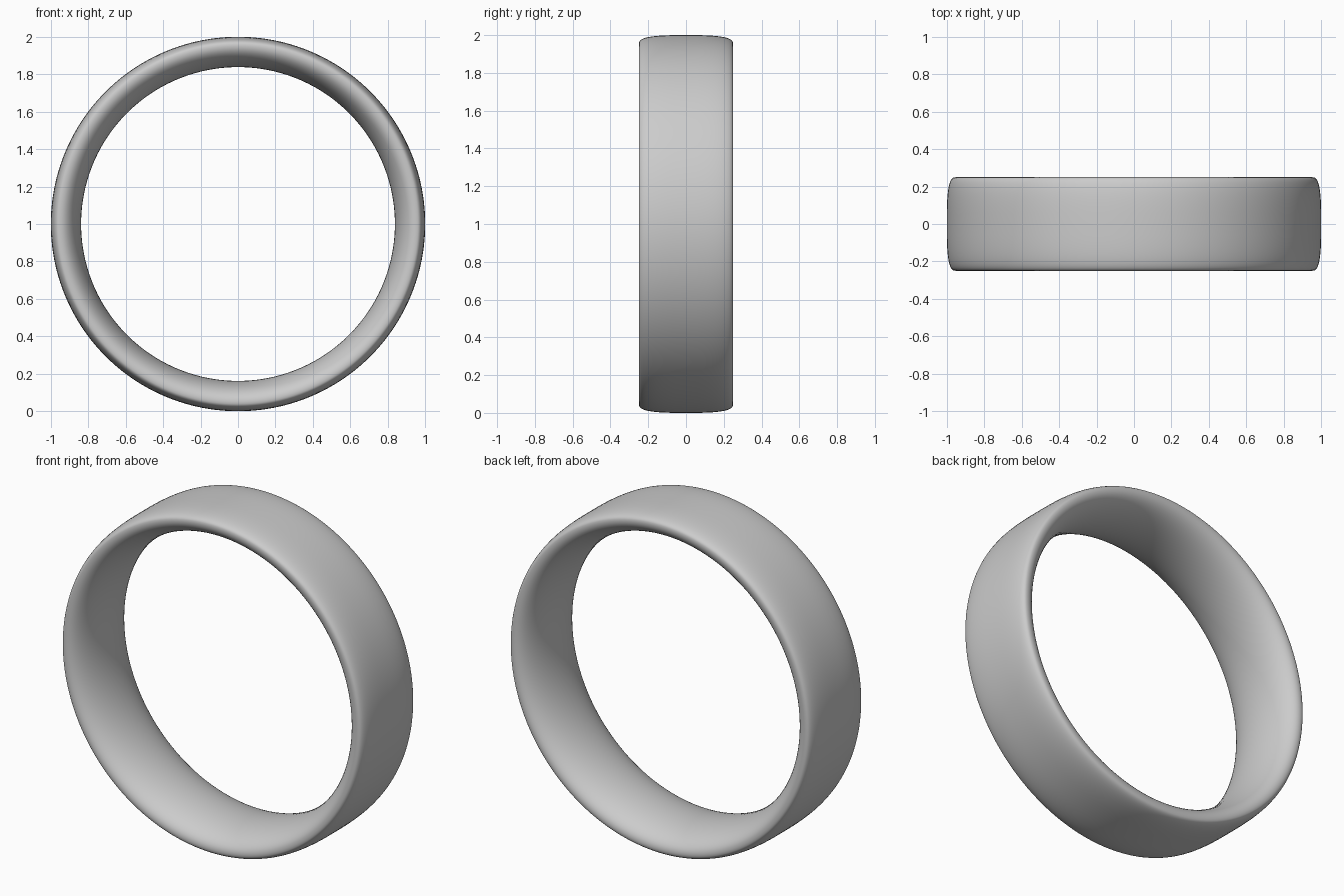
import bpy, bmesh
from math import sin, cos, pi, copysign

if "Cube" in bpy.data.objects:
    bpy.data.objects.remove(bpy.data.objects["Cube"])

SEG, PROF = 160, 56
HALF_W, R_RIM = 0.25, 0.95      # half width, radius of the rim crest
OUT_H, IN_H = 0.05, 0.112       # bulge outward and inward from the crest


def power(v, p):
    return copysign(abs(v) ** p, v)


# Cross-section: flat crowned outside, strongly rounded inside
profile = []
for i in range(PROF):
    t = 2 * pi * i / PROF
    c, s = cos(t), sin(t)
    if s >= 0:
        profile.append((HALF_W * power(c, 2 / 3), R_RIM + OUT_H * power(s, 2 / 3)))
    else:
        profile.append((HALF_W * c, R_RIM + IN_H * s))

# Revolve the section around the y axis
bm = bmesh.new()
rings = []
for k in range(SEG):
    a = 2 * pi * k / SEG
    rings.append([bm.verts.new((r * sin(a), y, 1 + r * cos(a))) for y, r in profile])
for k in range(SEG):
    p, q = rings[k], rings[(k + 1) % SEG]
    for i in range(PROF):
        j = (i + 1) % PROF
        bm.faces.new((p[i], p[j], q[j], q[i])).smooth = True
bmesh.ops.recalc_face_normals(bm, faces=bm.faces)

mesh = bpy.data.meshes.new("ring_band")
bm.to_mesh(mesh)
bm.free()
band = bpy.data.objects.new("ring_band", mesh)
bpy.context.collection.objects.link(band)
